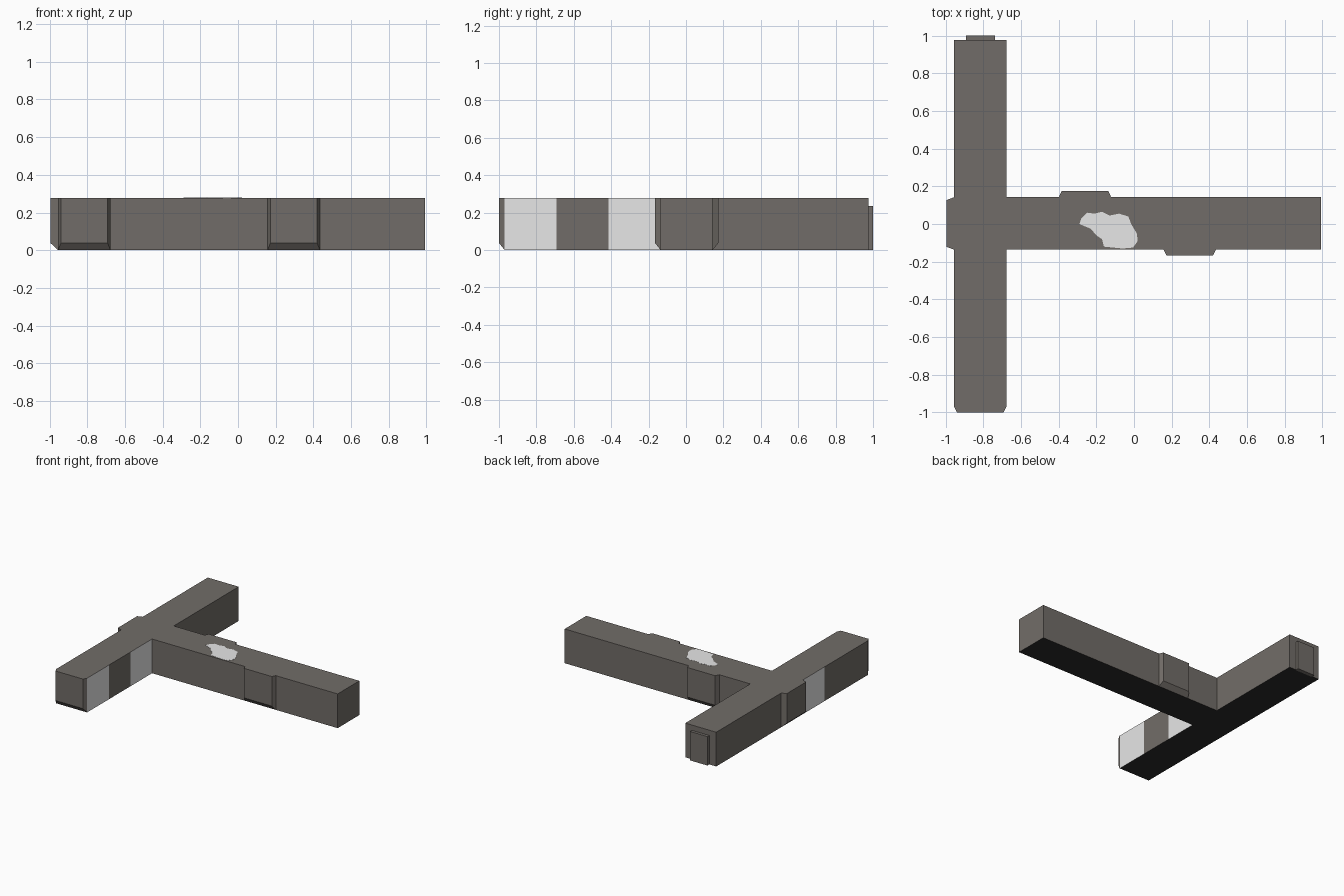
import bpy, bmesh
from mathutils import Vector

if "Cube" in bpy.data.objects:
    bpy.data.objects.remove(bpy.data.objects["Cube"])

S = 0.278                  # cell size: the whole T is made of square cells
X0, Y0 = -0.955, -0.97     # corner of the cross bar


def material(name, rgb):
    m = bpy.data.materials.new(name)
    m.diffuse_color = (*rgb, 1)
    m.use_nodes = True
    m.node_tree.nodes["Principled BSDF"].inputs["Base Color"].default_value = m.diffuse_color
    return m


DARK = material("dark warm grey", (0.167, 0.152, 0.138))
LIGHT = material("light grey", (0.8, 0.8, 0.8))
BLACK = material("near black", (0.025, 0.025, 0.025))


def finish(bm, name, mats):
    me = bpy.data.meshes.new(name)
    bm.normal_update()
    bm.to_mesh(me)
    bm.free()
    for m in mats:
        me.materials.append(m)
    ob = bpy.data.objects.new(name, me)
    bpy.context.collection.objects.link(ob)
    return ob


# T-shaped body: 7 cells across, 6 cells along the arm
bm = bmesh.new()
cells = [(0, j) for j in range(7)] + [(i, 3) for i in range(1, 7)]
for i, j in cells:
    corners = [(0, 0), (1, 0), (1, 1), (0, 1)]
    bm.faces.new([bm.verts.new((X0 + (i + a) * S, Y0 + (j + b) * S, 0)) for a, b in corners])
bmesh.ops.remove_doubles(bm, verts=bm.verts, dist=1e-4)
ext = bmesh.ops.extrude_face_region(bm, geom=bm.faces[:], use_keep_orig=True)
bmesh.ops.translate(bm, vec=(0, 0, S), verts=[g for g in ext["geom"] if isinstance(g, bmesh.types.BMVert)])
bmesh.ops.recalc_face_normals(bm, faces=bm.faces)
bm.normal_update()

# Black underside
for f in bm.faces:
    if f.normal.z < -.9:
        f.material_index = 2


def side(i, j, n):
    """Side face of cell (i, j) that looks along n."""
    n = Vector(n)
    c = Vector((X0 + (i + .5) * S, Y0 + (j + .5) * S, S / 2)) + n * S / 2
    return min(bm.faces, key=lambda f: (f.calc_center_median() - c).length + (f.normal - n).length)


# Light panels on the sides of the cross bar
for i, j, n in [(0, 0, (1, 0, 0)), (0, 2, (1, 0, 0)), (0, 2, (-1, 0, 0))]:
    side(i, j, n).material_index = 1

# Tapered sockets: sides and bottom pulled in, top kept flush
for i, j, n, depth in [(0, 0, (0, -1, 0), .03), (0, 3, (-1, 0, 0), .04),
                       (2, 3, (0, 1, 0), .032), (4, 3, (0, -1, 0), .03)]:
    face = side(i, j, n)
    n = Vector(n)
    across = n.cross((0, 0, 1))
    cap = bmesh.ops.extrude_discrete_faces(bm, faces=[face])["faces"][0]
    mid = cap.calc_center_median()
    for v in cap.verts:
        sign = 1 if (v.co - mid).dot(across) > 0 else -1
        low = v.co.z < S / 2
        v.co += n * depth - across * sign * .015
        if low:
            v.co.z += .038
finish(bm, "tee_body", [DARK, LIGHT, BLACK])

# Thin end plate on the back of the cross bar
bm = bmesh.new()
bmesh.ops.create_cube(bm, size=1)
for v in bm.verts:
    v.co = (-.815 + v.co.x * .155, .985 + v.co.y * .03, .1175 + v.co.z * .235)
finish(bm, "end_plate", [DARK])

# Worn light patch on top of the arm
outline = [(-.29, 0), (-.28, .03), (-.25, .06), (-.21, .055), (-.17, .065), (-.13, .045),
           (-.08, .055), (-.03, .04), (-.015, 0), (.015, -.05), (.02, -.09), (-.005, -.125),
           (-.06, -.13), (-.16, -.12), (-.17, -.08), (-.2, -.06), (-.23, -.025)]
bm = bmesh.new()
f = bm.faces.new([bm.verts.new((x, y, S - .001)) for x, y in outline])
ext = bmesh.ops.extrude_face_region(bm, geom=[f], use_keep_orig=True)
bmesh.ops.translate(bm, vec=(0, 0, .002), verts=[g for g in ext["geom"] if isinstance(g, bmesh.types.BMVert)])
bmesh.ops.recalc_face_normals(bm, faces=bm.faces)
finish(bm, "top_patch", [LIGHT])
